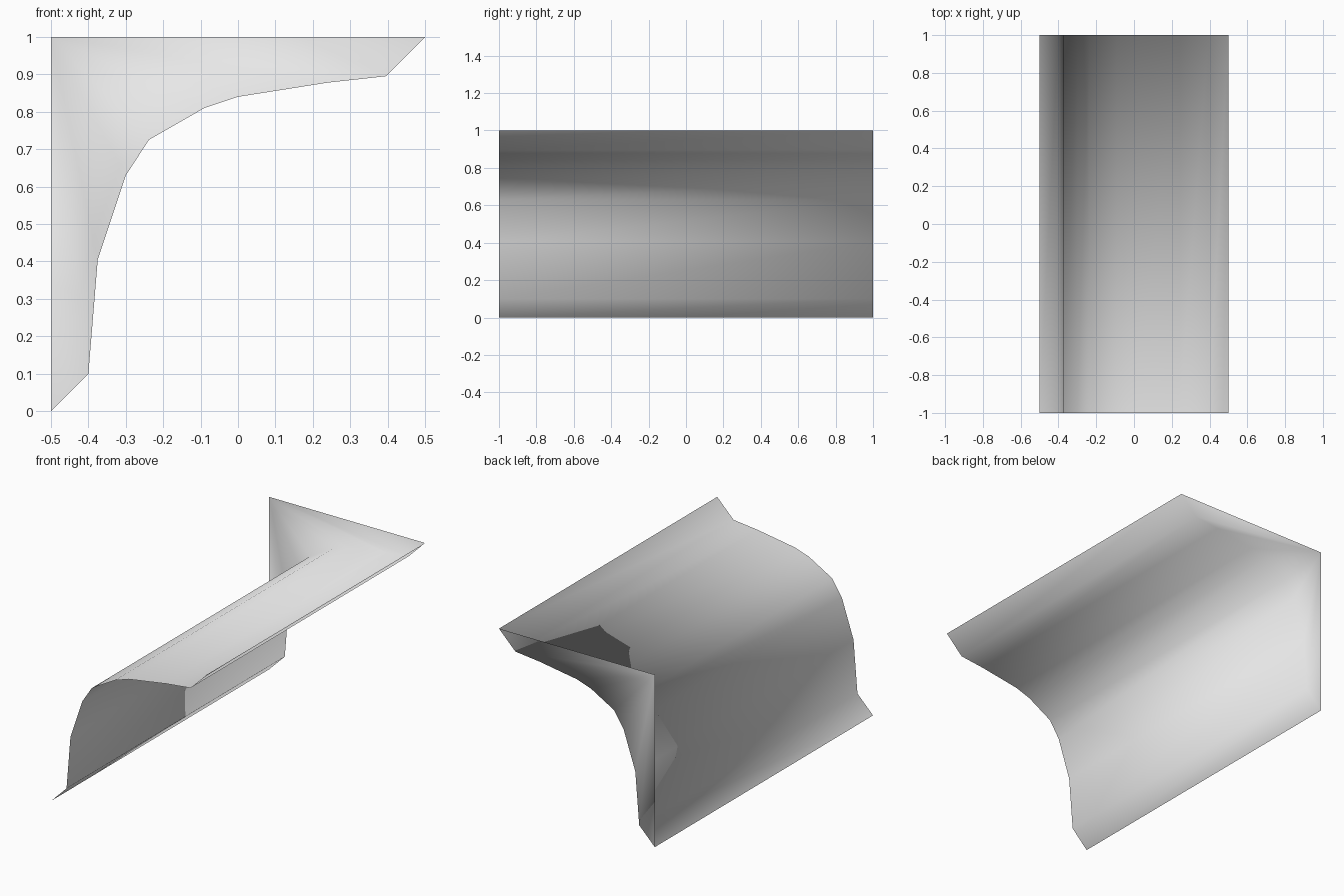
import bpy
import bmesh

# Remove the default cube
cube = bpy.data.objects.get("Cube")
if cube:
    bpy.data.objects.remove(cube, do_unlink=True)

# Single plain material
grey = bpy.data.materials.new("light grey")
grey.use_nodes = True
colour = (0.8, 0.8, 0.8, 1.0)
grey.diffuse_color = colour
grey.node_tree.nodes["Principled BSDF"].inputs["Base Color"].default_value = colour

# Cross-section (x, z) of the curved sheet, from the foot up to the outer lip
PROFILE = [(-0.5, 0), (-0.4, 0.1), (-0.375, 0.405), (-0.3, 0.63),
           (-0.238, 0.725), (-0.09, 0.81), (0, 0.84), (0.24, 0.878),
           (0.395, 0.895), (0.5, 1)]
CORNER = (-0.5, 1)
HALF_LENGTH = 1.0

bm = bmesh.new()


def row(y):
    return [bm.verts.new((x, y, z)) for x, z in PROFILE]


front, back = row(-HALF_LENGTH), row(HALF_LENGTH)
corner = bm.verts.new((CORNER[0], HALF_LENGTH, CORNER[1]))

for i in range(len(PROFILE) - 1):
    # Long curved sheet
    bm.faces.new((front[i], front[i + 1], back[i + 1], back[i]))
    # End wall, fanned out from its square corner
    bm.faces.new((back[i], back[i + 1], corner))

# Smooth shading runs across the shared edges
for face in bm.faces:
    face.smooth = True

mesh = bpy.data.meshes.new("curved_trim_with_end_wall")
bm.to_mesh(mesh)
bm.free()
mesh.materials.append(grey)
trim = bpy.data.objects.new("curved_trim_with_end_wall", mesh)
bpy.context.collection.objects.link(trim)
